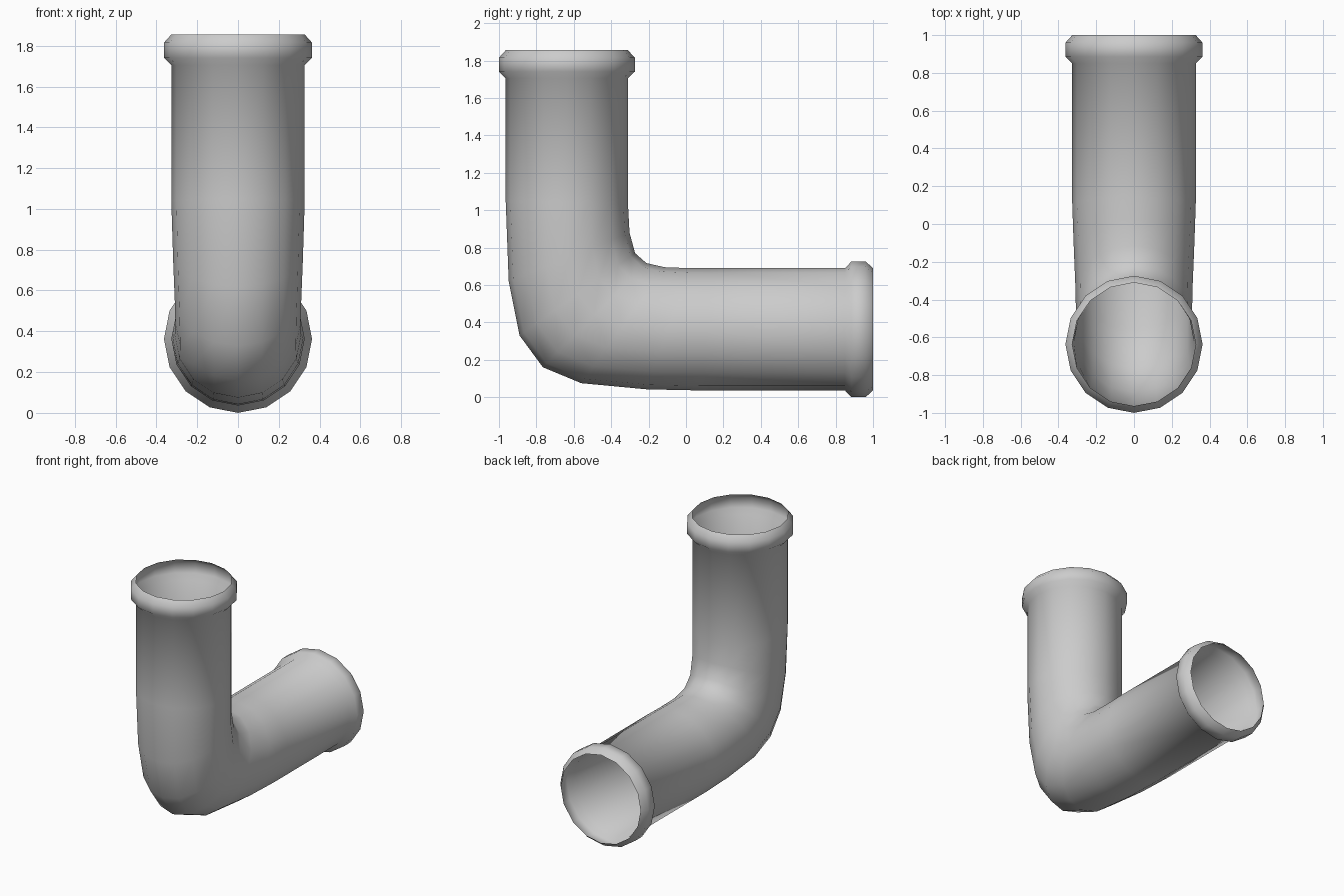
import bpy, bmesh
from math import sin, cos, pi

if "Cube" in bpy.data.objects:
    bpy.data.objects.remove(bpy.data.objects["Cube"])

SIDES = 16
R, FLANGE = 0.327, 0.363      # pipe and collar radii
AY, AZ = -0.637, 0.363        # axes of upright and horizontal legs


def section(outer, inner, rx):
    # ring spanning an outer and an inner (y, z) point, with half width rx
    cy, cz = (outer[0] + inner[0]) / 2, (outer[1] + inner[1]) / 2
    hy, hz = (inner[0] - outer[0]) / 2, (inner[1] - outer[1]) / 2
    return [(rx * sin(2 * pi * i / SIDES),
             cy + hy * cos(2 * pi * i / SIDES),
             cz + hz * cos(2 * pi * i / SIDES)) for i in range(SIDES)]


rings = []
# upright leg with collar, from the open top down
for z, r in [(1.855, R), (1.815, FLANGE), (1.74, FLANGE), (1.705, R)]:
    rings.append(section((AY - r, z), (AY + r, z), r))
# elbow: outer point, inner point, half width
for o, i, rx in [((-0.964, 1.05), (-0.310, 1.03), 0.327),
                 ((-0.948, 0.62), (-0.302, 0.88), 0.318),
                 ((-0.890, 0.33), (-0.272, 0.77), 0.310),
                 ((-0.765, 0.16), (-0.212, 0.717), 0.307),
                 ((-0.560, 0.075), (-0.115, 0.695), 0.310),
                 ((-0.210, 0.042), (0.020, 0.690), 0.320),
                 ((0.08, 0.036), (0.14, 0.690), 0.327)]:
    rings.append(section(o, i, rx))
# horizontal leg with collar, out to the open back end
for y, r in [(0.85, R), (0.885, FLANGE), (0.96, FLANGE), (1.0, R)]:
    rings.append(section((y, AZ - r), (y, AZ + r), r))

# skin the rings into one open tube
bm = bmesh.new()
loops = [[bm.verts.new(p) for p in ring] for ring in rings]
for a, b in zip(loops, loops[1:]):
    for i in range(SIDES):
        j = (i + 1) % SIDES
        bm.faces.new((a[i], b[i], b[j], a[j])).smooth = True
bmesh.ops.recalc_face_normals(bm, faces=bm.faces)
mesh = bpy.data.meshes.new("elbow_pipe")
bm.to_mesh(mesh)
bm.free()
pipe = bpy.data.objects.new("elbow_pipe", mesh)
bpy.context.collection.objects.link(pipe)
